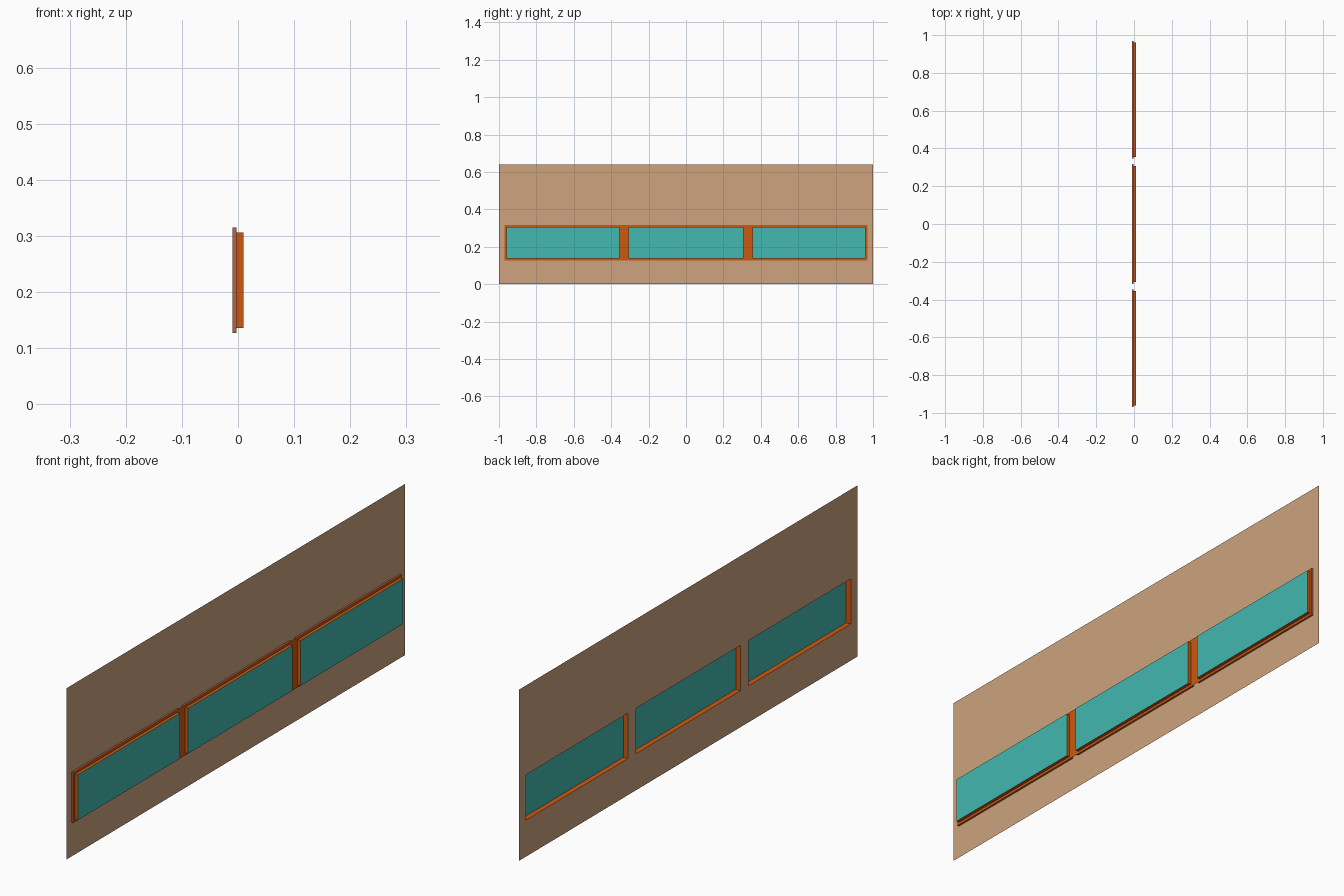
import bpy

if "Cube" in bpy.data.objects:
    bpy.data.objects.remove(bpy.data.objects["Cube"])

# Depths along x: wall plane, front of trim step, glass plane
X_WALL, X_STEP, X_GLASS = -0.0095, -0.0025, 0.0095
Z0, Z1 = 0.1365, 0.306           # window opening height
TRIM = 0.0095                    # width of the raised trim
HEIGHT = 0.64
WINDOWS = [(-0.96, -0.356), (-0.308, 0.308), (0.356, 0.96)]


def material(name, rgb):
    m = bpy.data.materials.new(name)
    m.diffuse_color = (*rgb, 1)
    m.use_nodes = True
    m.node_tree.nodes["Principled BSDF"].inputs["Base Color"].default_value = m.diffuse_color
    return m


TAN = material("tan_wall", (0.61, 0.37, 0.205))
TEAL = material("teal_glass", (0.056, 0.479, 0.434))
ORANGE = material("orange_frame", (0.61, 0.100, 0.005))
CLAY = material("clay_trim", (0.50, 0.12, 0.06))


def build(name, faces, mats):
    """faces: list of (corner list, material slot)"""
    verts, polys = [], []
    for corners, _ in faces:
        polys.append(range(len(verts), len(verts) + len(corners)))
        verts += corners
    me = bpy.data.meshes.new(name)
    me.from_pydata(verts, [], [list(p) for p in polys])
    for m in mats:
        me.materials.append(m)
    for p, (_, slot) in zip(me.polygons, faces):
        p.material_index = slot
    ob = bpy.data.objects.new(name, me)
    bpy.context.collection.objects.link(ob)
    return ob


def loop(x, y0, y1, z0, z1):
    return [(x, y0, z0), (x, y1, z0), (x, y1, z1), (x, y0, z1)]


def bridge(a, b, slot):
    return [([a[i], a[(i + 1) % 4], b[(i + 1) % 4], b[i]], slot) for i in range(4)]


# Wall sheet with three window openings
wall = [(loop(X_WALL, -1, 1, 0, Z0), 0), (loop(X_WALL, -1, 1, Z1, HEIGHT), 0)]
edges = [-1] + [y for w in WINDOWS for y in w] + [1]
for y0, y1 in zip(edges[::2], edges[1::2]):
    wall.append((loop(X_WALL, y0, y1, Z0, Z1), 0))
build("wall", wall, [TAN])

for i, (y0, y1) in enumerate(WINDOWS, 1):
    outer = (y0 - TRIM, y1 + TRIM, Z0 - TRIM, Z1 + TRIM)
    inner = (y0, y1, Z0, Z1)
    rings = [loop(X_WALL, *outer), loop(X_STEP, *outer),
             loop(X_STEP, *inner), loop(X_GLASS, *inner)]
    # Stepped frame: trim side, trim front, projecting box side
    faces = (bridge(rings[0], rings[1], 1) + bridge(rings[1], rings[2], 0)
             + bridge(rings[2], rings[3], 0)
             + bridge(loop(X_WALL, *inner), rings[2], 0))
    build(f"window_frame_{i}", faces, [ORANGE, CLAY])
    build(f"window_glass_{i}", [(loop(X_GLASS, *inner), 0)], [TEAL])

# Flat mullion strips between neighbouring frames
for i, (a, b) in enumerate(zip(WINDOWS, WINDOWS[1:]), 1):
    strip = loop(X_STEP, a[1] + TRIM, b[0] - TRIM, Z0 - TRIM, Z1 + TRIM)
    build(f"mullion_{i}", [(strip, 0)], [ORANGE])
